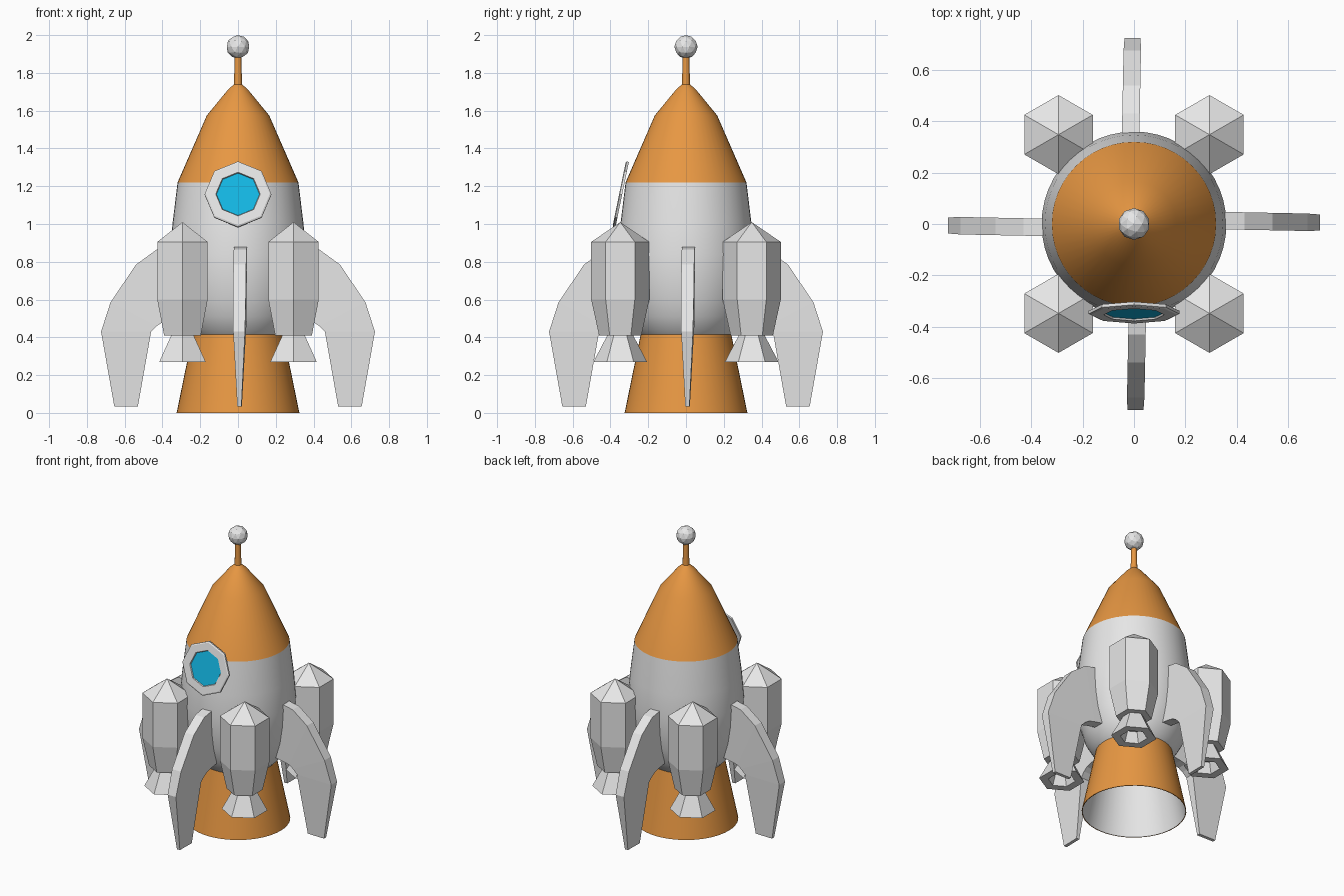
import bpy, bmesh, math
from mathutils import Matrix, Vector

if "Cube" in bpy.data.objects:
    bpy.data.objects.remove(bpy.data.objects["Cube"])


def material(name, rgb):
    m = bpy.data.materials.new(name)
    m.use_nodes = True
    m.diffuse_color = (*rgb, 1)
    m.node_tree.nodes["Principled BSDF"].inputs["Base Color"].default_value = (*rgb, 1)
    return m


GREY = material("light grey", (0.8, 0.8, 0.8))
ORANGE = material("orange", (0.8, 0.31, 0.055))
BLUE = material("window blue", (0.007, 0.49, 0.8))


def finish(name, bm, mats, smooth=False):
    mesh = bpy.data.meshes.new(name)
    bm.to_mesh(mesh)
    bm.free()
    obj = bpy.data.objects.new(name, mesh)
    bpy.context.collection.objects.link(obj)
    for m in mats:
        mesh.materials.append(m)
    if smooth:
        bpy.ops.object.select_all(action='DESELECT')
        obj.select_set(True)
        bpy.context.view_layer.objects.active = obj
        bpy.ops.object.shade_smooth_by_angle(angle=math.radians(32))
    return obj


def lathe(name, profile, mats, sides=48, start=0.0, place=Matrix(),
          smooth=False, closed=False, inner_from=None):
    """Turn (radius, height) points round z; a zero radius closes to a point."""
    bm = bmesh.new()
    rings = []
    for r, z in profile:
        if r == 0:
            rings.append([bm.verts.new((0, 0, z))] * sides)
        else:
            angles = [start + math.tau * i / sides for i in range(sides)]
            rings.append([bm.verts.new((r * math.cos(a), r * math.sin(a), z)) for a in angles])
    pairs = list(zip(rings, rings[1:]))
    if closed:
        pairs.append((rings[-1], rings[0]))
    for k, (a, b) in enumerate(pairs):
        for i in range(sides):
            j = (i + 1) % sides
            corners = list(dict.fromkeys((a[i], a[j], b[j], b[i])))
            face = bm.faces.new(corners)
            if inner_from is not None and k >= inner_from:
                face.material_index = 1
    bm.transform(place)
    bmesh.ops.recalc_face_normals(bm, faces=bm.faces[:])
    return finish(name, bm, mats, smooth)


# Hull, nose and main engine bell
lathe("hull", [(0, 0.41), (0.235, 0.41), (0.265, 0.44), (0.305, 0.51), (0.335, 0.61),
               (0.352, 0.72), (0.36, 0.84), (0.347, 1.0), (0.32, 1.22)],
      [GREY], smooth=True)
lathe("nose_cone", [(0.32, 1.22), (0.165, 1.575), (0.05, 1.715), (0.02, 1.74), (0, 1.74)],
      [ORANGE], smooth=True)
lathe("engine_bell", [(0.24, 0.415), (0.325, 0), (0.32, 0), (0.235, 0.415)],
      [ORANGE, GREY], smooth=True, closed=True, inner_from=2)

# Antenna with faceted ball
lathe("antenna", [(0.022, 1.72), (0.017, 1.9)], [ORANGE], sides=12, smooth=True)
ball = bmesh.new()
bmesh.ops.create_icosphere(ball, subdivisions=2, radius=0.062,
                           matrix=Matrix.Translation((0, 0, 1.938)))
finish("antenna_ball", ball, [GREY])

# Porthole leaning against the hull
lean = Matrix.Translation((0, -0.346, 1.157)) @ Matrix.Rotation(math.radians(78.4), 4, 'X')
lathe("window_frame", [(0.177, -0.008), (0.177, 0.004), (0.168, 0.008),
                       (0.118, 0.008), (0.112, -0.008)],
      [GREY], sides=8, place=lean, closed=True)
lathe("window_glass", [(0.114, 0.001), (0, 0.001)], [BLUE], sides=8, place=lean)

# Four hexagonal boosters, each with a hollow nozzle
for front, fy in (("front", -1), ("back", 1)):
    for side, sx in (("right", -1), ("left", 1)):
        spot = Matrix.Translation((sx * 0.294, fy * 0.348, 0))
        lathe(f"booster_{front}_{side}",
              [(0, 1.01), (0.154, 0.905), (0.154, 0.6), (0.112, 0.41), (0, 0.41)],
              [GREY], sides=6, start=math.pi / 2, place=spot)
        lathe(f"booster_nozzle_{front}_{side}",
              [(0.066, 0.415), (0.142, 0.27), (0.085, 0.27), (0.06, 0.34), (0, 0.34)],
              [GREY], sides=6, start=math.pi / 2, place=spot)

# Four swept fins, thinning toward the foot
OUTER = [(0.32, 0.885), (0.43, 0.865), (0.54, 0.785), (0.675, 0.585), (0.725, 0.43), (0.655, 0.035)]
INNER = [(0.3, 0.5), (0.36, 0.49), (0.4, 0.48), (0.43, 0.46), (0.46, 0.43), (0.53, 0.035)]


def fin(name, turn):
    bm = bmesh.new()
    sections = []
    for pair in zip(OUTER, INNER):
        ring = []
        for (r, z), order in zip(pair, ((-1, 1), (1, -1))):
            half = 0.011 + 0.023 * min(1, (z - 0.035) / 0.45)
            shift = 0.013 - 0.02 * (r - 0.36)
            ring += [bm.verts.new((r, shift + s * half, z)) for s in order]
        sections.append(ring)
    for a, b in zip(sections, sections[1:]):
        for i in range(4):
            j = (i + 1) % 4
            bm.faces.new((a[i], a[j], b[j], b[i]))
    bm.faces.new(sections[0])
    bm.faces.new(sections[-1])
    bm.transform(Matrix.Rotation(turn, 4, 'Z'))
    bmesh.ops.recalc_face_normals(bm, faces=bm.faces[:])
    finish(name, bm, [GREY])


for n, label in enumerate(("left", "back", "right", "front")):
    fin(f"fin_{label}", n * math.pi / 2)
